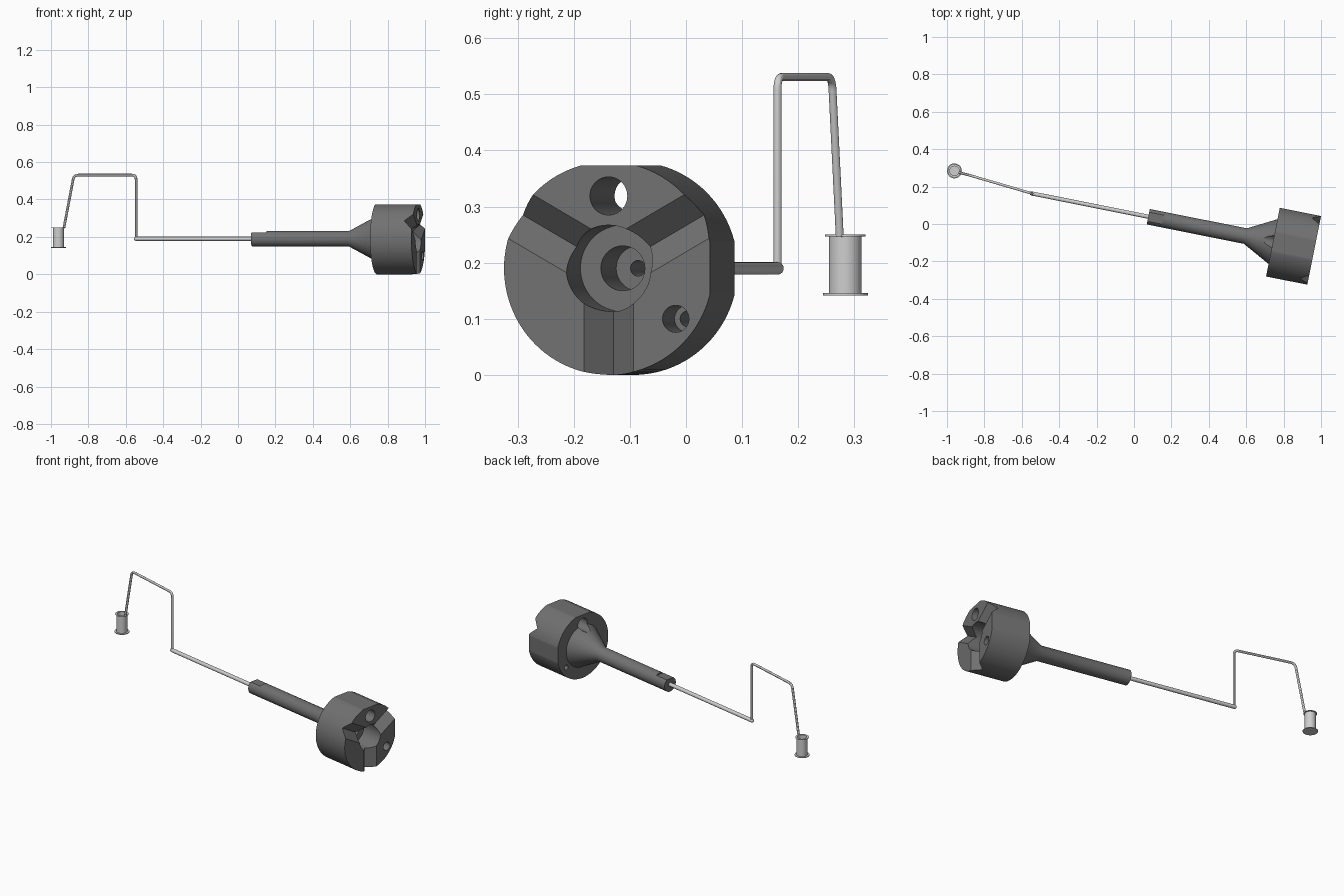
import bpy, bmesh, math
from mathutils import Matrix, Vector

if "Cube" in bpy.data.objects:
    bpy.data.objects.remove(bpy.data.objects["Cube"])

# Tool frame: local x runs along the tool axis, x = 0 at the head's front face
FRAME = Matrix.Translation((0.964, -0.138, 0.19)) @ Matrix.Rotation(math.radians(-11.28), 4, 'Z')


def material(name, v):
    m = bpy.data.materials.new(name)
    m.diffuse_color = (v, v, v, 1)
    m.use_nodes = True
    m.node_tree.nodes["Principled BSDF"].inputs["Base Color"].default_value = m.diffuse_color
    return m


DARK = material("dark_grey_metal", 0.165)
LIGHT = material("light_grey_metal", 0.62)


def add(name, bm, mat, frame=Matrix()):
    bmesh.ops.recalc_face_normals(bm, faces=bm.faces)
    me = bpy.data.meshes.new(name)
    bm.to_mesh(me)
    bm.free()
    ob = bpy.data.objects.new(name, me)
    bpy.context.collection.objects.link(ob)
    ob.matrix_world = frame
    me.materials.append(mat)
    return ob


def smooth(ob):
    bpy.ops.object.select_all(action='DESELECT')
    ob.select_set(True)
    bpy.context.view_layer.objects.active = ob
    bpy.ops.object.shade_smooth_by_angle(angle=math.radians(30))


def lathe(profile, segs, axis):
    """Revolve (position, radius) points about the x or z axis."""
    bm = bmesh.new()
    d = Vector((1, 0, 0)) if axis == 'x' else Vector((0, 0, 1))
    r = Vector((0, 0, 1)) if axis == 'x' else Vector((1, 0, 0))
    vs = [bm.verts.new(d * p + r * q) for p, q in profile]
    es = [bm.edges.new(e) for e in zip(vs, vs[1:])]
    bmesh.ops.spin(bm, geom=vs + es, cent=(0, 0, 0), axis=d,
                   angle=2 * math.pi, steps=segs, use_merge=True)
    bmesh.ops.remove_doubles(bm, verts=bm.verts, dist=1e-5)
    return bm


def rod(x0, x1, r, y=0.0, z=0.0, segs=48):
    bm = lathe([(x0, 0), (x0, r), (x1, r), (x1, 0)], segs, 'x')
    bmesh.ops.translate(bm, verts=bm.verts, vec=(y * 0, y, z))
    return bm


def box(lo, hi):
    bm = bmesh.new()
    lo, hi = Vector(lo), Vector(hi)
    bmesh.ops.create_cube(bm, size=1)
    for v in bm.verts:
        v.co = Vector([(lo[i] + hi[i]) / 2 + v.co[i] * (hi[i] - lo[i]) for i in range(3)])
    return bm


def groove(angle):
    """Square prism lying radially, its lower edge cutting a V."""
    bm = bmesh.new()
    bmesh.ops.create_cone(bm, segments=4, radius1=0.045, radius2=0.045, depth=0.3, cap_ends=True)
    m = Matrix.Rotation(math.radians(angle), 4, 'X') @ Matrix.Translation((0, 0, 0.18))
    bmesh.ops.transform(bm, matrix=m, verts=bm.verts)
    return bm


# Head, cone and handle turned in one piece
body = add("head_and_handle", lathe([(-0.905, 0), (-0.905, 0.042), (-0.376, 0.042), (-0.225, 0.122),
                                     (-0.225, 0.19), (0, 0.19), (0, 0)], 96, 'x'), DARK, FRAME)
cutters = [
    rod(-0.13, 0.1, 0.077, segs=64),               # wide front recess
    rod(-0.27, 0.1, 0.04),                         # stepped bore
    rod(-0.6, 0.1, 0.014, segs=24),                # narrow bore
    rod(-0.5, 0.1, 0.034, 0, 0.129),               # through hole at top
    rod(-0.11, 0.1, 0.024, 0.122, -0.09),          # counterbored screw hole
    rod(-0.5, 0.1, 0.014, 0.122, -0.09, 24),
    box((-0.3, -0.3, 0.183), (0.1, 0.3, 0.3)),     # flats on top and side
    box((-0.3, 0.184, -0.3), (0.1, 0.3, 0.3)),
    box((-1.0, -0.1, 0.034), (-0.825, 0.1, 0.1)),  # flat at handle end
] + [groove(a) for a in (60, 180, 300)]
for bm in cutters:
    cut = add("cutter", bm, DARK, FRAME)
    cut.hide_render = True
    bpy.context.view_layer.update()
    mod = body.modifiers.new("cut", 'BOOLEAN')
    mod.operation, mod.solver, mod.object = 'DIFFERENCE', 'EXACT', cut
    bpy.context.view_layer.objects.active = body
    bpy.ops.object.modifier_apply(modifier=mod.name)
    bpy.data.objects.remove(cut, do_unlink=True)
smooth(body)

# Straight shaft with a domed far end
dome = [(-1.54 - 0.011 * math.cos(a), 0.011 * math.sin(a))
        for a in [i * math.pi / 12 for i in range(7)]]
smooth(add("shaft", lathe(dome + [(-0.87, 0.011), (-0.87, 0)], 24, 'x'), LIGHT, FRAME))

# Bent wire with rounded corners
corners = [Vector(p) for p in ((-0.545, 0.163, 0.19), (-0.545, 0.163, 0.531),
                               (-0.877, 0.26, 0.531), (-0.931, 0.274, 0.247))]
path = [corners[0]]
for a, b, c in zip(corners, corners[1:], corners[2:]):
    p, q = b + (a - b).normalized() * 0.025, b + (c - b).normalized() * 0.025
    path += [p * (1 - t) ** 2 + b * 2 * t * (1 - t) + q * t * t for t in [i / 8 for i in range(9)]]
path.append(corners[-1])
cu = bpy.data.curves.new("bent_wire", 'CURVE')
cu.dimensions, cu.bevel_depth, cu.bevel_resolution, cu.use_fill_caps = '3D', 0.007, 4, True
sp = cu.splines.new('POLY')
sp.points.add(len(path) - 1)
for pt, co in zip(sp.points, path):
    pt.co = (*co, 1)
wire = bpy.data.objects.new("bent_wire", cu)
bpy.context.collection.objects.link(wire)
cu.materials.append(LIGHT)
bpy.ops.object.select_all(action='DESELECT')
wire.select_set(True)
bpy.context.view_layer.objects.active = wire
bpy.ops.object.convert(target='MESH')
smooth(wire)

# Flanged cup hanging at the wire's end
smooth(add("flanged_cup", lathe([(0.142, 0), (0.142, 0.04), (0.146, 0.04), (0.146, 0.029), (0.247, 0.029),
                                 (0.247, 0.036), (0.25, 0.036), (0.25, 0.025), (0.148, 0.025), (0.148, 0)],
                                48, 'z'), LIGHT, Matrix.Translation((-0.96, 0.284, 0))))
